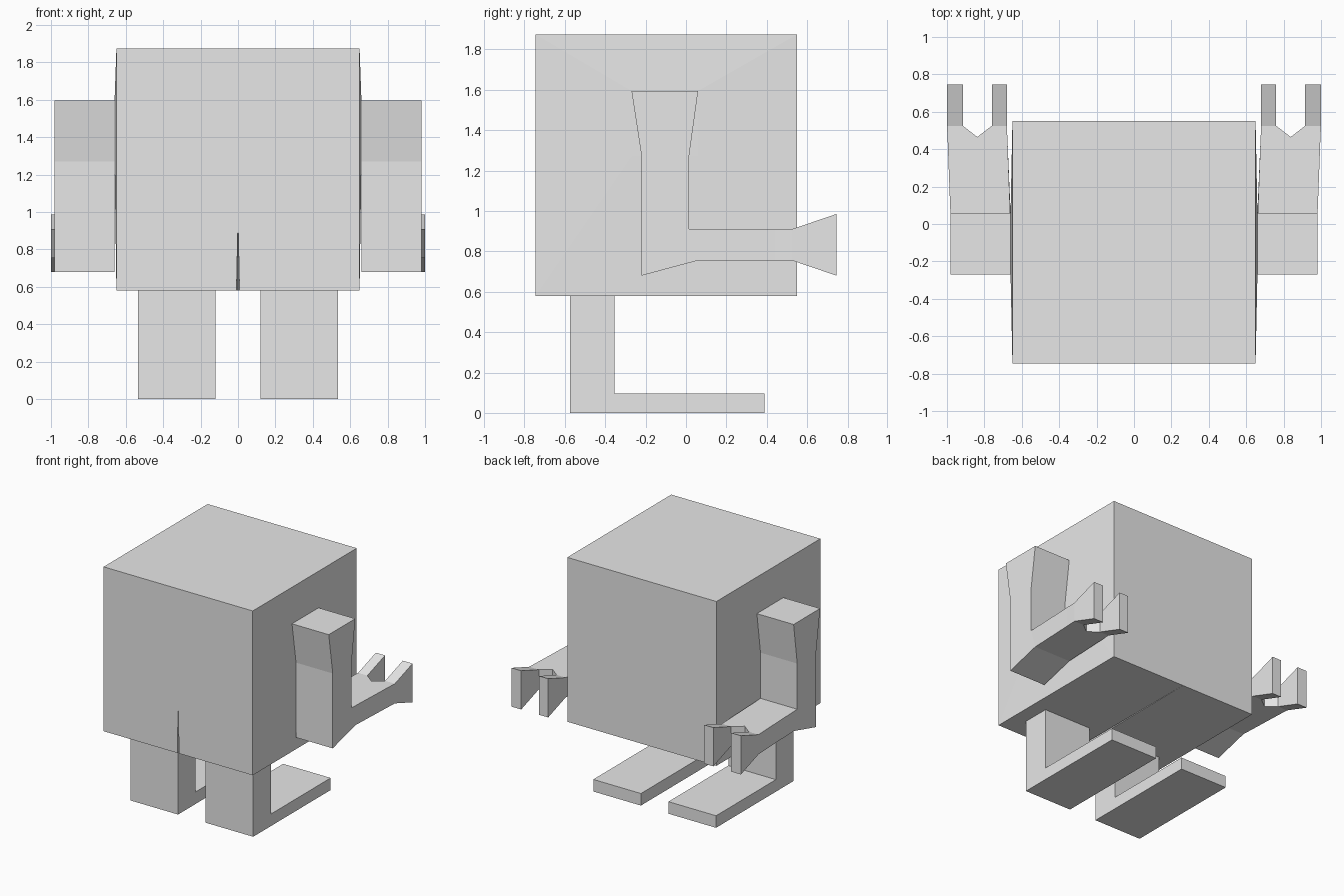
import bpy
import bmesh
from mathutils import Vector

cube = bpy.data.objects.get("Cube")
if cube:
    bpy.data.objects.remove(cube, do_unlink=True)

# Single plain colour
grey = bpy.data.materials.new("plain_grey")
grey.use_nodes = True
GREY = (0.8, 0.8, 0.8, 1.0)
grey.diffuse_color = GREY
grey.node_tree.nodes["Principled BSDF"].inputs["Base Color"].default_value = GREY


def finish(name, bm):
    """Weld, fix normals and turn the bmesh into an object."""
    bmesh.ops.remove_doubles(bm, verts=bm.verts[:], dist=0.0005)
    bmesh.ops.recalc_face_normals(bm, faces=bm.faces[:])
    mesh = bpy.data.meshes.new(name)
    bm.to_mesh(mesh)
    bm.free()
    mesh.materials.append(grey)
    obj = bpy.data.objects.new(name, mesh)
    bpy.context.scene.collection.objects.link(obj)
    return obj


def add_faces(bm, faces):
    for pts in faces:
        bm.faces.new([bm.verts.new(p) for p in pts])
    bmesh.ops.remove_doubles(bm, verts=bm.verts[:], dist=0.0005)


def prism(faces, offset):
    """Extrude a region of joined flat faces along an offset."""
    bm = bmesh.new()
    add_faces(bm, faces)
    region = bmesh.ops.extrude_face_region(bm, geom=bm.faces[:], use_keep_orig=True)
    moved = [g for g in region["geom"] if isinstance(g, bmesh.types.BMVert)]
    bmesh.ops.translate(bm, verts=moved, vec=Vector(offset))
    return bm


def flip(bm, side):
    for v in bm.verts:
        v.co.x *= side


# Body: a box with slightly raised shoulder pads and a thin wedge slit
W, FRONT, BACK, LOW, HIGH = 0.65, -0.745, 0.55, 0.58, 1.875
bm = bmesh.new()
for s in (1, -1):
    outer = [(s * W, FRONT, LOW), (s * W, BACK, LOW), (s * W, BACK, HIGH), (s * W, FRONT, HIGH)]
    pad = [(s * 0.66, y, z) for y, z in ((-0.27, 1.27), (0.06, 1.27), (0.06, 1.595), (-0.27, 1.595))]
    slit_low, slit_top = (s * 0.008, FRONT, LOW), (0, FRONT, 0.95)
    seam_end, top_back, top_front = (0, BACK, LOW), (0, BACK, HIGH), (0, FRONT, HIGH)
    ring = [(outer[i], outer[(i + 1) % 4], pad[(i + 1) % 4], pad[i]) for i in range(4)]
    add_faces(bm, ring + [
        pad,
        (slit_low, outer[0], outer[3], top_front, slit_top),
        (outer[1], seam_end, top_back, outer[2]),
        (outer[2], top_back, top_front, outer[3]),
        (outer[0], slit_low, seam_end, outer[1]),
        (slit_low, slit_top, seam_end),
    ])
finish("body", bm)

# Limb outlines
leg = [(-0.575, 0), (0.39, 0), (0.39, 0.095), (-0.355, 0.095), (-0.355, LOW), (-0.575, LOW)]
upper_arm = [(-0.27, 1.595), (0.06, 1.595), (0.015, 1.27), (0.015, 0.91),
             (0.06, 0.755), (-0.22, 0.68), (-0.22, 1.27)]
forearm = [(0.015, 0.91), (0.44, 0.91), (0.44, 0.755), (0.06, 0.755)]
palm = [(0.676, 0.44), (0.996, 0.44), (1.0, 0.525), (0.915, 0.525),
        (0.838, 0.465), (0.76, 0.525), (0.68, 0.525)]
prongs = [[(a, 0.525), (b, 0.525), (b, 0.745), (a, 0.745)] for a, b in ((0.68, 0.76), (0.915, 1.0))]

for side, label in ((1, "left"), (-1, "right")):
    # Leg with a long foot
    bm = prism([[(0.12, y, z) for y, z in leg]], (0.415, 0, 0))
    flip(bm, side)
    finish(label + "_leg", bm)

    # Bent arm, drifting outward toward the wrist
    bm = prism([[(0.66, y, z) for y, z in part] for part in (upper_arm, forearm)], (0.32, 0, 0))
    for v in bm.verts:
        if v.co.y > 0.3:
            v.co.x += 0.016
    flip(bm, side)
    finish(label + "_arm", bm)

    # Notched hand with two prongs that flare in height
    bm = prism([[(x, y, 0.755) for x, y in part] for part in [palm] + prongs], (0, 0, 0.155))
    for v in bm.verts:
        if v.co.y > 0.7:
            v.co.z = 0.985 if v.co.z > 0.83 else 0.68
    flip(bm, side)
    finish(label + "_hand", bm)
